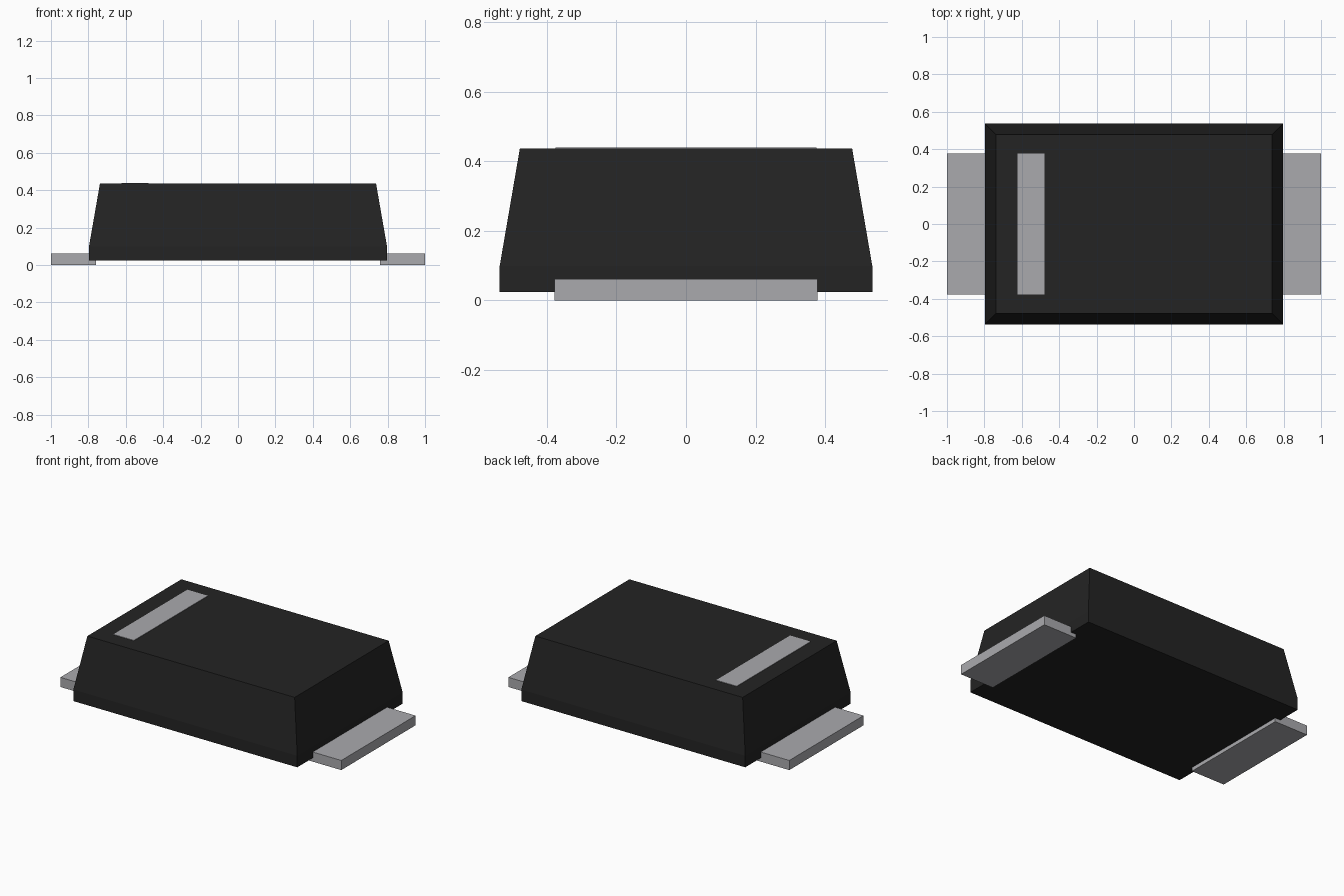
import bpy, bmesh

if "Cube" in bpy.data.objects:
    bpy.data.objects.remove(bpy.data.objects["Cube"], do_unlink=True)


def make_material(name, color):
    mat = bpy.data.materials.new(name)
    mat.use_nodes = True
    mat.diffuse_color = color
    mat.node_tree.nodes["Principled BSDF"].inputs["Base Color"].default_value = color
    return mat


def loft_box(name, sections, center, mat):
    """Stack of rectangles (half x, half y, z) joined into a closed solid."""
    bm = bmesh.new()
    rings = []
    for hx, hy, z in sections:
        rings.append([bm.verts.new((center + sx * hx, sy * hy, z))
                      for sx, sy in ((-1, -1), (1, -1), (1, 1), (-1, 1))])
    bm.faces.new(rings[0][::-1])
    bm.faces.new(rings[-1])
    for low, high in zip(rings, rings[1:]):
        for i in range(4):
            j = (i + 1) % 4
            bm.faces.new((low[i], low[j], high[j], high[i]))
    mesh = bpy.data.meshes.new(name)
    bm.to_mesh(mesh)
    bm.free()
    mesh.materials.append(mat)
    obj = bpy.data.objects.new(name, mesh)
    bpy.context.collection.objects.link(obj)
    return obj


black = make_material("black plastic", (0.017, 0.017, 0.017, 1))
metal = make_material("grey metal", (0.40, 0.40, 0.42, 1))

# Moulded case: short upright skirt, then tapered walls
loft_box("case", [(0.797, 0.536, 0.024), (0.797, 0.536, 0.098),
                  (0.738, 0.478, 0.436)], 0, black)

# Flat terminals on both ends
for side, sign in (("left", 1), ("right", -1)):
    loft_box(side + "_terminal", [(0.121, 0.378, 0), (0.121, 0.378, 0.062)],
             sign * 0.879, metal)

# Polarity stripe on the top
loft_box("polarity_stripe", [(0.073, 0.376, 0.432), (0.073, 0.376, 0.439)],
         -0.551, metal)
